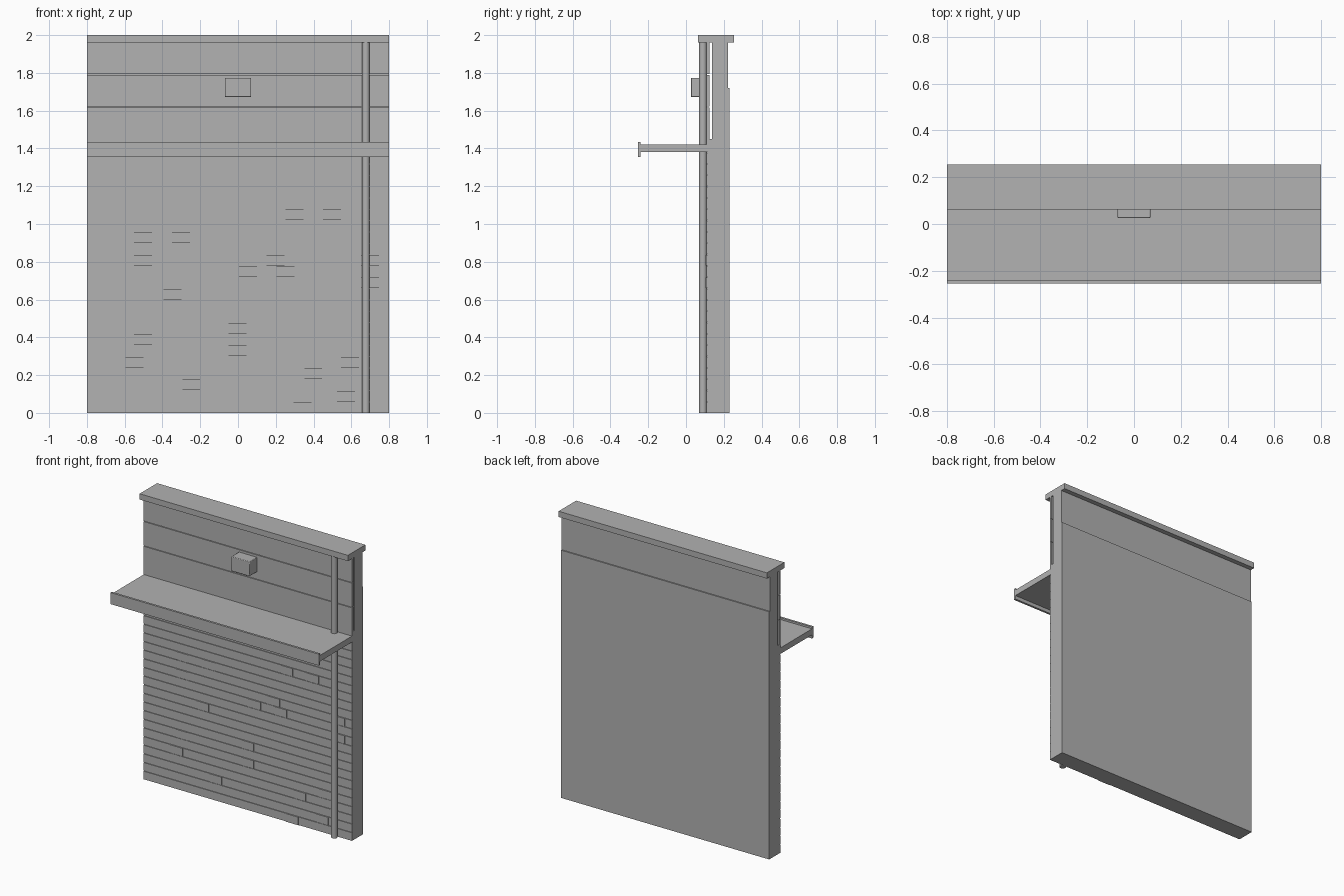
import bpy
import bmesh
import math

cube = bpy.data.objects.get("Cube")
if cube:
    bpy.data.objects.remove(cube, do_unlink=True)

GREY = 0.445
HALF = 0.8      # half the wall length
ROW = 0.06      # height of one course
GAP = 0.004     # joint between courses
FACE = 0.108    # y of the front cladding

mat = bpy.data.materials.new("plain_grey")
mat.use_nodes = True
mat.diffuse_color = (GREY, GREY, GREY, 1)
mat.node_tree.nodes["Principled BSDF"].inputs["Base Color"].default_value = (GREY, GREY, GREY, 1)


def finish(name, bm):
    bmesh.ops.recalc_face_normals(bm, faces=bm.faces)
    mesh = bpy.data.meshes.new(name)
    bm.to_mesh(mesh)
    bm.free()
    mesh.materials.append(mat)
    obj = bpy.data.objects.new(name, mesh)
    bpy.context.collection.objects.link(obj)
    return obj


def add_box(bm, x, y, z):
    """Each argument is a (low, high) pair."""
    verts = bmesh.ops.create_cube(bm, size=1)["verts"]
    for v in verts:
        v.co = [lo + (c + 0.5) * (hi - lo) for c, (lo, hi) in zip(v.co, (x, y, z))]


def extrude_profile(name, points):
    """Extrude a (y, z) outline along the whole wall length."""
    bm = bmesh.new()
    face = bm.faces.new([bm.verts.new((-HALF, y, z)) for y, z in points])
    moved = bmesh.ops.extrude_face_region(bm, geom=[face])["geom"]
    bmesh.ops.translate(bm, vec=(2 * HALF, 0, 0),
                        verts=[g for g in moved if isinstance(g, bmesh.types.BMVert)])
    return finish(name, bm)


def courses(name, start, height, count, back):
    """Horizontal boards stacked with thin joints."""
    bm = bmesh.new()
    for i in range(count):
        z = start + i * height
        add_box(bm, (-HALF, HALF), (FACE, back), (z, z + height - GAP))
    return finish(name, bm)


# Wall core with its thicker lower back
extrude_profile("wall_core", [
    (0.113, 0), (0.23, 0), (0.23, 1.72), (0.222, 1.72),
    (0.222, 1.96), (0.138, 1.96), (0.138, 1.45), (0.113, 1.45)])

# Lower brick courses
courses("brick_courses", 0, ROW, 23, 0.116)

# Scattered raised bricks: right end and course number
bricks = [(-0.455, 15), (-0.255, 15), (-0.455, 13), (-0.3, 10), (-0.455, 6),
          (-0.5, 4), (0.046, 7), (0.046, 5), (-0.2, 2), (0.446, 3), (0.39, 0),
          (0.346, 17), (0.546, 17), (0.1, 12), (0.246, 13), (0.3, 12),
          (0.746, 13), (0.746, 11), (0.64, 4), (0.62, 1)]
bm = bmesh.new()
for x, row in bricks:
    add_box(bm, (x - 0.095, x), (0.104, 0.114), (row * ROW, (row + 1) * ROW - GAP))
finish("raised_bricks", bm)

# Upper fascia boards, standing clear of the wall core
courses("fascia_boards", 1.45, 0.172, 3, 0.124)
bm = bmesh.new()
add_box(bm, (-HALF, HALF), (FACE, 0.124), (1.38, 1.45))
finish("fascia_base", bm)

# Coping along the top
bm = bmesh.new()
add_box(bm, (-HALF, HALF), (0.063, 0.255), (1.96, 2))
finish("coping", bm)

# Canopy slab with a deeper front lip
extrude_profile("canopy", [
    (0.112, 1.38), (0.112, 1.422), (-0.24, 1.422), (-0.24, 1.435),
    (-0.255, 1.435), (-0.255, 1.355), (-0.24, 1.355), (-0.24, 1.38)])

# Drain pipe
bm = bmesh.new()
bmesh.ops.create_cone(bm, cap_ends=True, segments=10, radius1=0.021, radius2=0.021, depth=1.96)
bmesh.ops.translate(bm, vec=(0.677, 0.09, 0.98), verts=bm.verts)
pipe = finish("drain_pipe", bm)

# Small wall box with softened edges
bm = bmesh.new()
add_box(bm, (-0.07, 0.07), (0.026, 0.112), (1.672, 1.774))
box = finish("wall_box", bm)
bevel = box.modifiers.new("soft_edges", "BEVEL")
bevel.width = 0.004
bevel.segments = 2

# Shade the round part smooth, keeping sharp edges
bpy.ops.object.select_all(action="DESELECT")
for obj in (pipe, box):
    obj.select_set(True)
bpy.context.view_layer.objects.active = pipe
bpy.ops.object.shade_smooth_by_angle(angle=math.radians(40))
